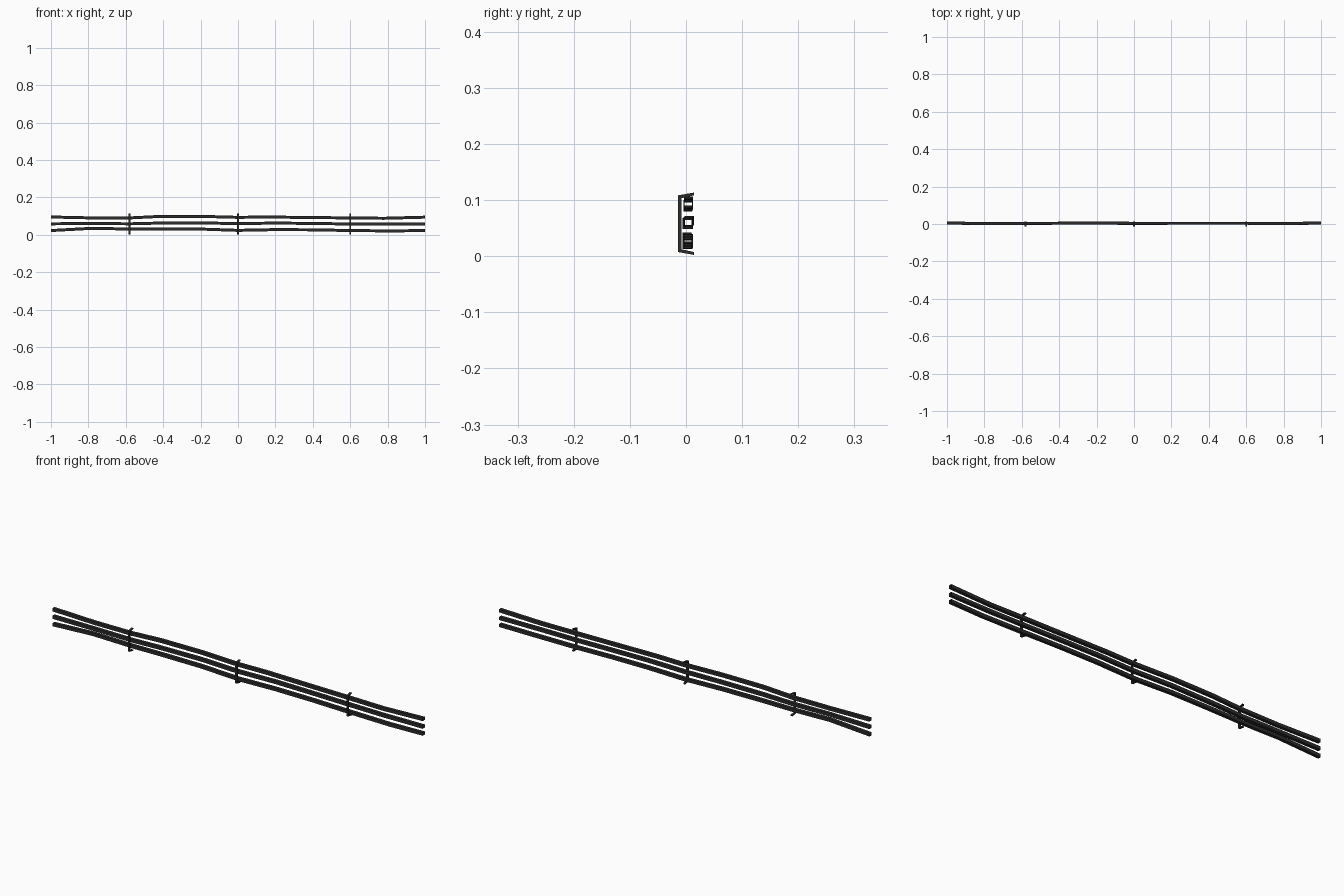
import bpy, bmesh

if "Cube" in bpy.data.objects:
    bpy.data.objects.remove(bpy.data.objects["Cube"])


def material(name, c):
    m = bpy.data.materials.new(name)
    m.diffuse_color = (c, c, c, 1)
    m.use_nodes = True
    m.node_tree.nodes["Principled BSDF"].inputs["Base Color"].default_value = m.diffuse_color
    return m


RUBBER = material("black rubber", 0.024)
METAL = material("dark metal", 0.025)


def finish(bm, name, mat):
    bmesh.ops.recalc_face_normals(bm, faces=bm.faces)
    me = bpy.data.meshes.new(name)
    bm.to_mesh(me)
    bm.free()
    me.materials.append(mat)
    ob = bpy.data.objects.new(name, me)
    bpy.context.collection.objects.link(ob)
    return ob


# open-ended square tube swept through (x, y, z) stations
def cable(name, path, drop, r=0.0079):
    bm = bmesh.new()
    rings = [[bm.verts.new((x, y + r * sy, z - drop + r * sz))
              for sy, sz in ((1, 1), (-1, 1), (-1, -1), (1, -1))] for x, y, z in path]
    for a, b in zip(rings, rings[1:]):
        for i in range(4):
            j = (i + 1) % 4
            bm.faces.new((a[i], a[j], b[j], b[i]))
    return finish(bm, name, RUBBER)


cable("upper_cable", [(-1, .005, .097), (-.78, .003, .092), (-.58, .004, .092), (-.42, .004, .1),
                      (-.2, .005, .1005), (0, .004, .095), (.15, .004, .097), (.4, .004, .094),
                      (.6, .004, .092), (.78, .003, .090), (1, .005, .096)], .002)
cable("middle_cable", [(-1, .005, .061), (-.78, .002, .063), (-.58, .003, .061), (-.42, .004, .065),
                       (-.2, .006, .066), (0, .003, .062), (.2, .004, .065), (.4, .004, .063),
                       (.6, .004, .060), (.78, .002, .059), (1, .005, .059)], .0025)
cable("lower_cable", [(-1, .005, .024), (-.78, .002, .036), (-.58, .003, .032), (-.42, .004, .033),
                      (-.2, .005, .032), (0, .003, .025), (.2, .004, .029), (.4, .004, .028),
                      (.6, .004, .024), (.82, .002, .022), (1, .005, .024)], .0015)


# bracket: C-shaped strip with slightly flared flanges, extruded along x
def bracket(name, x, w=0.010):
    half = [(.014, .0555), (-.0145, .0505), (-.0080, .0455), (.014, .0505)]
    bm = bmesh.new()
    rings = []
    for dx in (-w / 2, w / 2):
        up = [bm.verts.new((x + dx, y, .058 + h)) for y, h in half]
        lo = [bm.verts.new((x + dx, y, .058 - h)) for y, h in half]
        rings.append((up, lo))
        for a in (up, lo):
            bm.faces.new(a)
        bm.faces.new((up[1], up[2], lo[2], lo[1]))
    (u0, l0), (u1, l1) = rings
    for a, b in ((u0, u1), (l0, l1)):
        for i, j in ((0, 1), (2, 3), (3, 0)):
            bm.faces.new((a[i], a[j], b[j], b[i]))
    for k in (1, 2):
        bm.faces.new((u0[k], l0[k], l1[k], u1[k]))
    return finish(bm, name, METAL)


for name, x in (("left_bracket", -.58), ("middle_bracket", 0), ("right_bracket", .6)):
    bracket(name, x)
